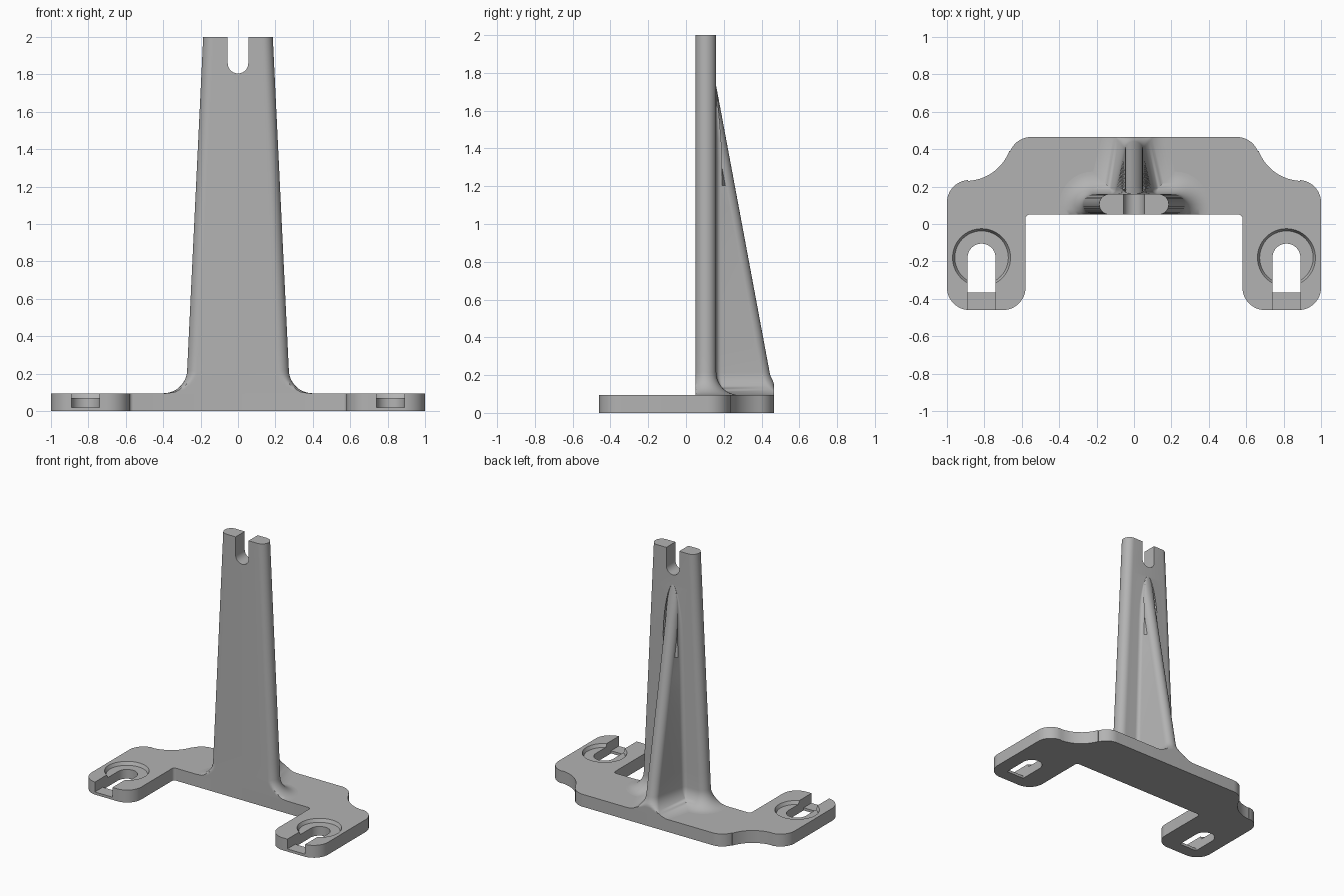
import bpy, bmesh
from math import sin, cos, radians, sqrt
from mathutils import Matrix

old = bpy.data.objects.get("Cube")
if old:
    bpy.data.objects.remove(old)

BASE_TOP = 0.095
FILLET = 0.12
FRONT, BACK, REAR = 0.05, 0.16, 0.465

grey = bpy.data.materials.new("plain grey")
grey.use_nodes = True
grey.diffuse_color = (0.45, 0.45, 0.45, 1)
grey.node_tree.nodes["Principled BSDF"].inputs["Base Color"].default_value = grey.diffuse_color


def arc(cx, cy, r, a0, a1, n=12):
    angles = [radians(a0 + (a1 - a0) * i / n) for i in range(n + 1)]
    return [(cx + r * cos(a), cy + r * sin(a)) for a in angles]


def mirrored(half):
    return half + [(-x, y) for x, y in reversed(half)]


def make_object(name, bm):
    bmesh.ops.recalc_face_normals(bm, faces=bm.faces)
    mesh = bpy.data.meshes.new(name)
    bm.to_mesh(mesh)
    bm.free()
    mesh.materials.append(grey)
    obj = bpy.data.objects.new(name, mesh)
    bpy.context.collection.objects.link(obj)
    return obj


def loft(name, rings):
    """Skin a list of closed rings of 3D points and cap both ends."""
    bm = bmesh.new()
    loops = [[bm.verts.new(p) for p in ring] for ring in rings]
    n = len(loops[0])
    for low, high in zip(loops, loops[1:]):
        for i in range(n):
            j = (i + 1) % n
            bm.faces.new((low[i], low[j], high[j], high[i]))
    bm.faces.new(list(reversed(loops[0])))
    bm.faces.new(loops[-1])
    bmesh.ops.remove_doubles(bm, verts=bm.verts, dist=0.0002)
    return make_object(name, bm)


def prism(name, outline, z0, z1):
    return loft(name, [[(x, y, z) for x, y in outline] for z in (z0, z1)])


def cut(target, cutter):
    mod = target.modifiers.new("cut", "BOOLEAN")
    mod.operation = "DIFFERENCE"
    mod.solver = "EXACT"
    mod.object = cutter
    bpy.context.view_layer.objects.active = target
    bpy.ops.object.modifier_apply(modifier=mod.name)
    bpy.data.objects.remove(cutter)


def smooth(obj):
    bpy.ops.object.select_all(action="DESELECT")
    obj.select_set(True)
    bpy.context.view_layer.objects.active = obj
    bpy.ops.object.shade_smooth_by_angle(angle=radians(32))


# Base plate with two feet and a stepped, wavy rear edge
half = (arc(0.56, 0.03, 0.02, 90, 0, 4) + arc(0.70, -0.34, 0.12, 180, 270)
        + arc(0.88, -0.34, 0.12, 270, 360) + arc(0.88, 0.115, 0.12, 0, 87)
        + arc(0.90, 0.48, 0.25, 267, 201) + arc(0.55, 0.345, 0.12, 21, 90))
base = prism("base_plate", mirrored(half), 0, BASE_TOP)

# Foot slots: through hole, shallow open channel at the front, screw recess
for side in (-1, 1):
    cx, cy, r = side * 0.815, -0.18, 0.075
    top = arc(cx, cy, r, 0, 180, 20)
    cut(base, prism("slot_cutter", top + [(cx - r, -0.365), (cx + r, -0.365)], -0.1, 0.2))
    cut(base, prism("channel_cutter", top + [(cx - r, -0.6), (cx + r, -0.6)], 0.02, 0.2))
    recess = [[(x, y, z) for x, y in arc(cx, cy, rad, 0, 354.375, 63)]
              for z, rad in ((0.07, 0.143), (BASE_TOP, 0.155), (0.2, 0.155))]
    cut(base, loft("recess_cutter", recess))
smooth(base)


# Upright with rear rib: one T-shaped section lofted up, flared at its foot
def section(z, flare):
    w = 0.272 - 0.086 * (z - 0.215) / 1.785
    r = (BACK - FRONT) / 2
    pts = [(0.0, FRONT)]
    pts += [(x, max(y, FRONT)) for x, y in arc(w - r, FRONT + r, r + flare, -90, 90, 16)]
    depth = max(0.0, 0.305 * (1.73 - z) / (1.73 - BASE_TOP))
    tip_r = 0.05
    h = 0.05
    if depth < tip_r:
        h *= sqrt(1 - ((tip_r - depth) / tip_r) ** 2)
    root = h + 0.16 * depth + flare
    h += flare
    back = BACK + flare
    end = BACK + depth + flare
    tip = min(tip_r, depth)
    rf = max(0.0, min(0.03, depth / 2) - flare)
    # Inner corner between upright and rib
    pts += arc(root + rf, back + rf, rf, 270, 180, 6)
    # Rounded rib edge
    for i in range(11):
        a = radians(90 * i / 10)
        pts.append((h * cos(a), max(end - tip + tip * sin(a), back)))
    # Trim everything that passes the rear edge of the plate
    return [(x, min(y, REAR), z) for x, y in pts]


def ring(z, flare):
    pts = section(z, flare)
    return pts + [(-x, y, zz) for x, y, zz in reversed(pts[1:-1])]


rings = []
for i in range(13):
    a = radians(90 * i / 12)
    rings.append(ring(BASE_TOP + FILLET * (1 - cos(a)), FILLET * (1 - sin(a))))
start = BASE_TOP + FILLET
rings += [ring(start + (1.45 - start) * i / 10, 0) for i in range(1, 11)]
rings += [ring(1.45 + 0.28 * i / 14, 0) for i in range(1, 15)]
rings.append(ring(2.0, 0))
upright = loft("upright_with_rib", rings)

# Round-bottomed notch in the top of the upright
notch = arc(0, 1.86, 0.055, 180, 360, 20) + [(0.055, 2.2), (-0.055, 2.2)]
cut(upright, loft("notch_cutter", [[(x, y, z) for x, z in notch] for y in (-0.2, 0.4)]))
smooth(upright)
